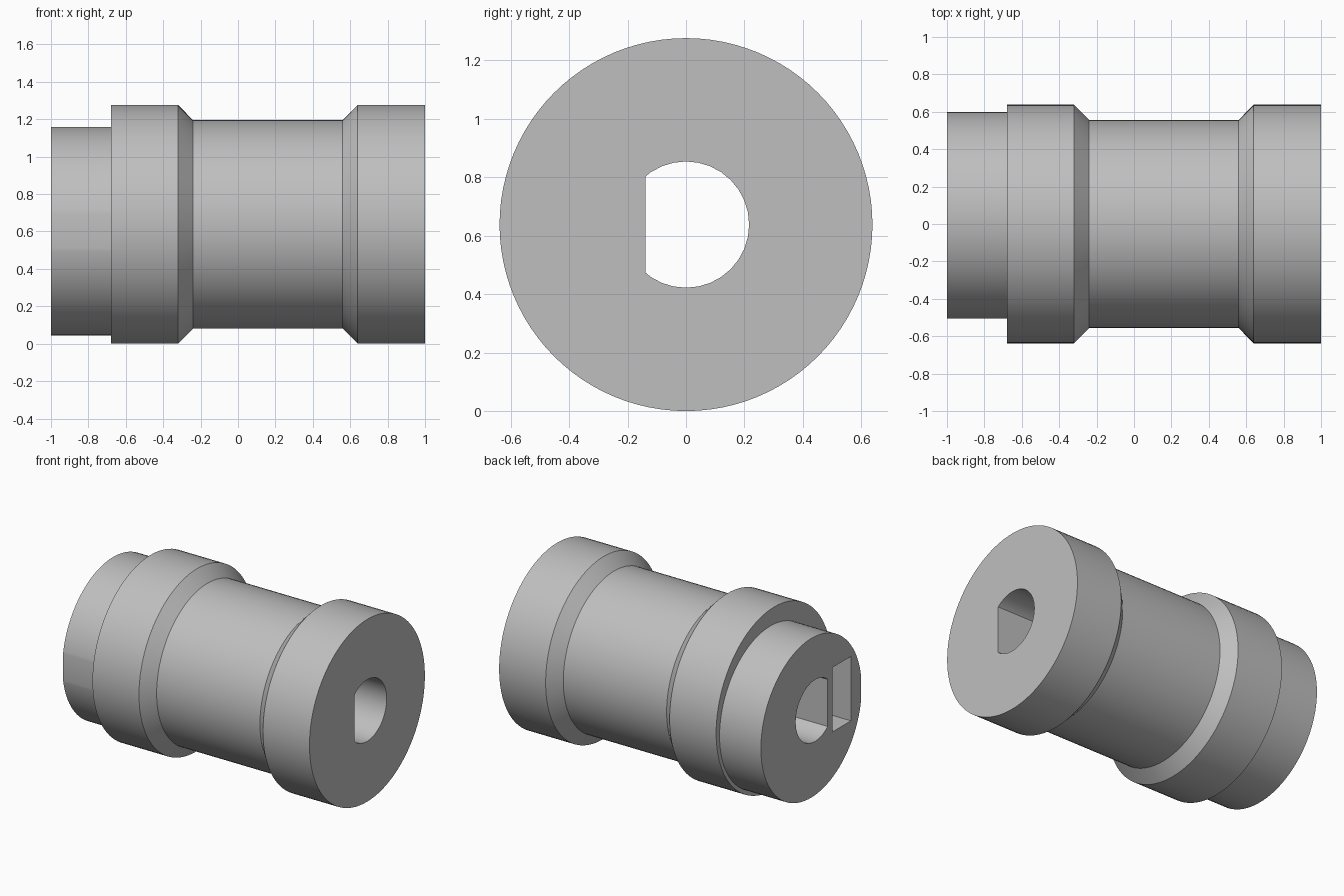
import bpy
import bmesh
import math
from mathutils import Matrix, Vector

cube = bpy.data.objects.get("Cube")
if cube:
    bpy.data.objects.remove(cube, do_unlink=True)

AXIS_Z = 0.638
OUTER_R = 0.638
NECK_R = 0.557
BORE_R = 0.216

# Single plain grey
grey = bpy.data.materials.new("plain grey")
grey.use_nodes = True
colour = (0.52, 0.52, 0.52, 1)
grey.diffuse_color = colour
grey.node_tree.nodes["Principled BSDF"].inputs["Base Color"].default_value = colour


def make_object(name, bm):
    bmesh.ops.recalc_face_normals(bm, faces=bm.faces)
    mesh = bpy.data.meshes.new(name)
    bm.to_mesh(mesh)
    bm.free()
    mesh.materials.append(grey)
    obj = bpy.data.objects.new(name, mesh)
    bpy.context.collection.objects.link(obj)
    return obj


def lathe(name, profile, segments, y=0.0, z=AXIS_Z):
    """Closed solid turned about a line parallel to x, from (x, radius) points."""
    bm = bmesh.new()
    rings = []
    for x, r in profile:
        angles = [2 * math.pi * i / segments for i in range(segments)]
        rings.append([bm.verts.new((x, y + r * math.cos(a), z + r * math.sin(a)))
                      for a in angles])
    for a, b in zip(rings, rings[1:]):
        for i in range(segments):
            j = (i + 1) % segments
            bm.faces.new((a[i], a[j], b[j], b[i]))
    bm.faces.new(rings[0])
    bm.faces.new(rings[-1])
    return make_object(name, bm)


def box(name, low, high):
    low, high = Vector(low), Vector(high)
    bm = bmesh.new()
    bmesh.ops.create_cube(bm, size=1, matrix=Matrix.Translation((low + high) / 2)
                          @ Matrix.Diagonal((*(high - low), 1)))
    return make_object(name, bm)


def combine(target, tool, operation):
    mod = target.modifiers.new(operation.lower(), "BOOLEAN")
    mod.object = tool
    mod.operation = operation
    mod.solver = "EXACT"
    bpy.ops.object.select_all(action="DESELECT")
    bpy.context.view_layer.objects.active = target
    target.select_set(True)
    bpy.ops.object.modifier_apply(modifier=mod.name)
    bpy.data.objects.remove(tool, do_unlink=True)


# Turned body: two flanges with chamfers down to the neck
hub = lathe("hub_body", [(-0.68, OUTER_R), (-0.32, OUTER_R), (-0.24, NECK_R),
                         (0.56, NECK_R), (0.64, OUTER_R), (1, OUTER_R)], 96)

# Off-centre end collar with a small flat on the front side
collar = lathe("end_collar", [(-1, NECK_R), (-0.6, NECK_R)], 96, 0.043, AXIS_Z - 0.036)
combine(collar, box("collar_flat", (-1.1, -0.8, 0), (-0.5, -0.506, 1.3)), "DIFFERENCE")
combine(hub, collar, "UNION")

# D-shaped through bore
bore = lathe("bore_cutter", [(-1.2, BORE_R), (1.2, BORE_R)], 32)
combine(bore, box("bore_flat", (-1.3, -0.4, 0.2), (1.3, -0.138, 1.1)), "DIFFERENCE")
combine(hub, bore, "DIFFERENCE")

# Blind slot beside the flat of the bore
slot = box("slot_cutter", (-1.2, -0.395, 0.415), (-0.6, -0.19, 0.865))
combine(hub, slot, "DIFFERENCE")

# Smooth turned surfaces, crisp edges
bpy.ops.object.select_all(action="DESELECT")
hub.select_set(True)
bpy.context.view_layer.objects.active = hub
bpy.ops.object.shade_smooth_by_angle(angle=math.radians(25))
